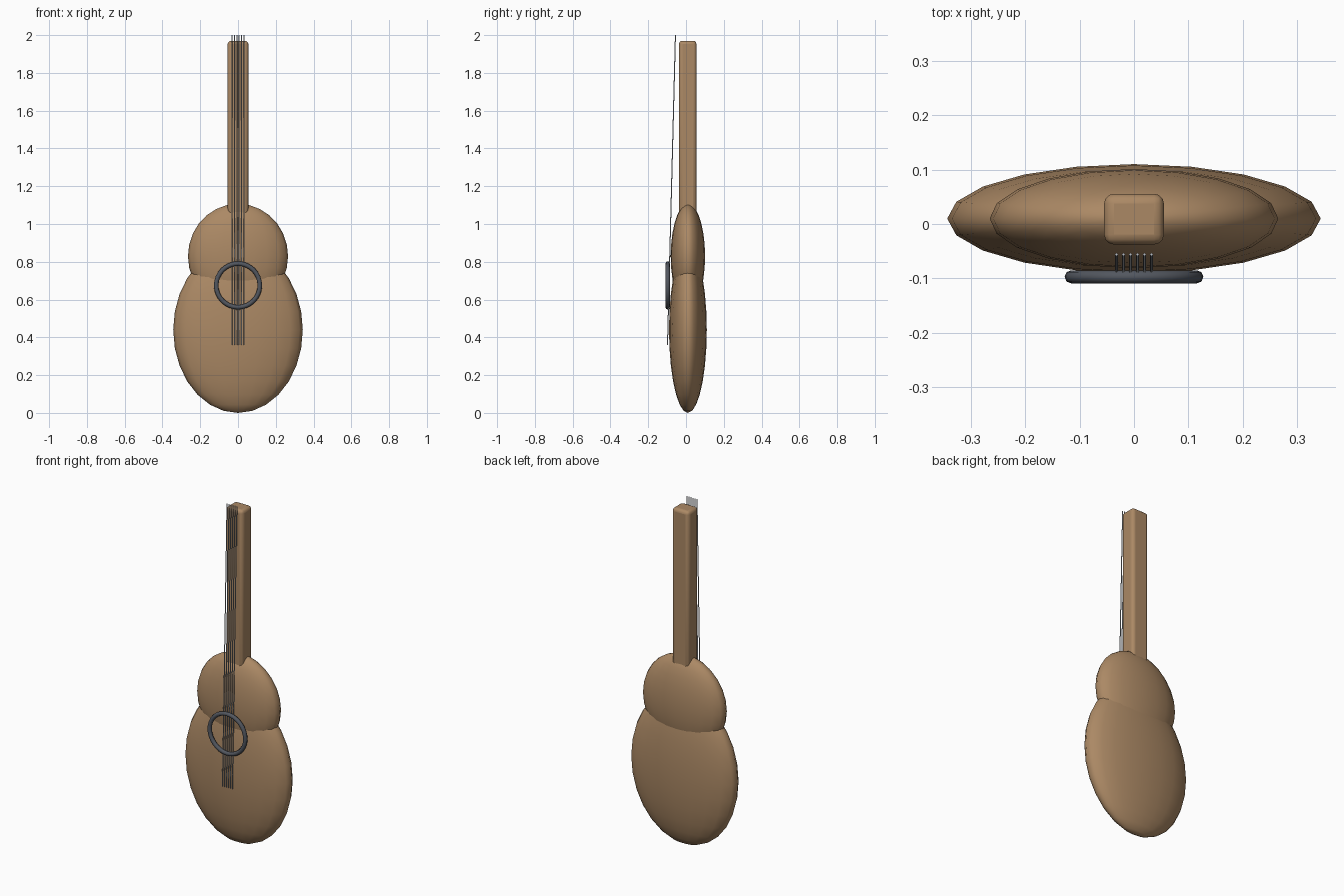
import bpy, math
from mathutils import Vector

cube = bpy.data.objects.get("Cube")
if cube:
    bpy.data.objects.remove(cube, do_unlink=True)


def material(name, rgb):
    m = bpy.data.materials.new(name)
    m.use_nodes = True
    m.diffuse_color = (*rgb, 1)
    m.node_tree.nodes["Principled BSDF"].inputs["Base Color"].default_value = (*rgb, 1)
    return m


wood = material("warm wood", (0.41, 0.25, 0.13))
steel = material("dark steel", (0.085, 0.095, 0.115))
silver = material("string silver", (0.50, 0.53, 0.57))


def finish(name, mat, angle=60):
    ob = bpy.context.object
    ob.name = name
    ob.data.materials.append(mat)
    bpy.ops.object.transform_apply(location=False, rotation=True, scale=True)
    bpy.ops.object.shade_smooth_by_angle(angle=math.radians(angle))
    return ob


def bout(name, z, radii):
    bpy.ops.mesh.primitive_uv_sphere_add(segments=20, ring_count=14, location=(0, 0.01, z))
    bpy.context.object.scale = radii
    finish(name, wood, 180)


# Body: two flattened ellipsoids
bout("lower_body", 0.44, (0.343, 0.10, 0.44))
bout("upper_body", 0.83, (0.265, 0.091, 0.277))

# Neck: rounded square bar
bpy.ops.mesh.primitive_cube_add(size=1, location=(0, 0.009, 1.5))
bpy.context.object.scale = (0.11, 0.093, 0.94)
neck = finish("neck", wood)
bevel = neck.modifiers.new("rounded_edges", 'BEVEL')
bevel.width = 0.018
bevel.segments = 3

# Sound hole ring standing on the front
bpy.ops.mesh.primitive_torus_add(major_radius=0.1155, minor_radius=0.012,
                                 major_segments=32, minor_segments=8,
                                 location=(0, -0.097, 0.675),
                                 rotation=(math.pi / 2, 0, 0))
finish("sound_hole_ring", steel)

# Six strings, leaning gently back towards the head
bottom, top = Vector((0, -0.098, 0.36)), Vector((0, -0.056, 2.0))
axis = top - bottom
for i in range(6):
    offset = Vector(((i - 2.5) * 0.0128, 0, 0))
    bpy.ops.mesh.primitive_cylinder_add(vertices=8, radius=0.0027, depth=axis.length,
                                        location=(bottom + top) / 2 + offset,
                                        rotation=axis.to_track_quat('Z', 'Y').to_euler())
    finish(f"string_{i + 1}", silver)
